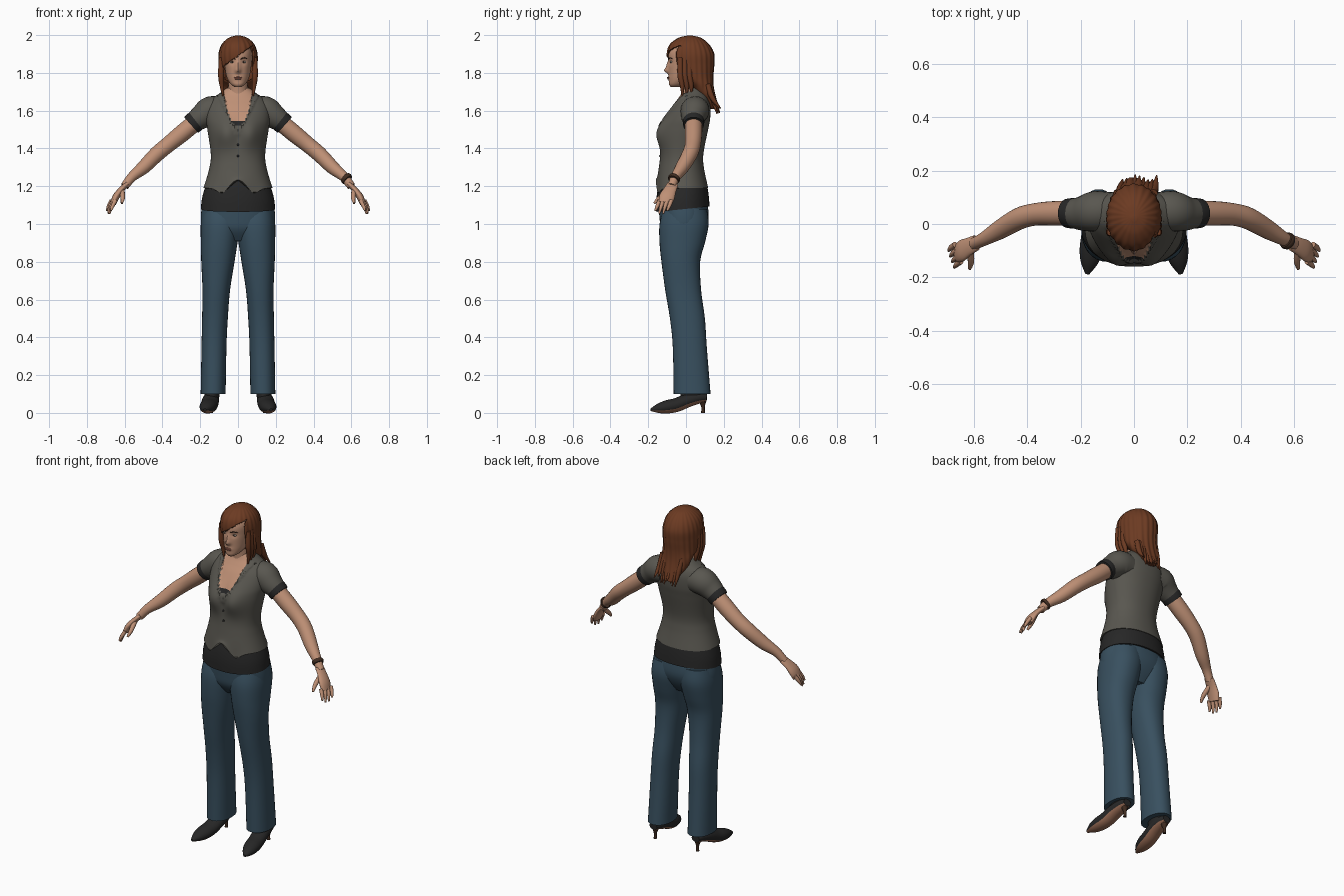
import bpy, math, random
from mathutils import Vector

random.seed(4)
if "Cube" in bpy.data.objects:
    bpy.data.objects.remove(bpy.data.objects["Cube"], do_unlink=True)


def material(name, red, green, blue):
    result = bpy.data.materials.new(name)
    result.use_nodes = True
    result.diffuse_color = (red, green, blue, 1)
    shader = result.node_tree.nodes["Principled BSDF"]
    shader.inputs["Base Color"].default_value = (red, green, blue, 1)
    shader.inputs["Roughness"].default_value = .8
    return result


skin = material("skin", .52, .28, .18)
grey = material("vest grey", .1, .095, .08)
black = material("black cloth", .02, .02, .02)
denim = material("blue denim", .04, .08, .115)
auburn = material("auburn hair", .15, .043, .016)
tan = material("tan sole", .32, .15, .09)
rose = material("lips", .36, .13, .09)
white = material("eye white", .5, .45, .4)
brown = material("dark brown", .05, .025, .015)
parts = []


def bell(distance, width):
    return math.exp(-(distance / width) ** 2)


def smooth_rows(rows, steps):
    """Catmull-Rom interpolation of the cross-sections."""
    result = []
    last = len(rows) - 1
    for i in range(last):
        near = [rows[min(max(i + k, 0), last)] for k in (-1, 0, 1, 2)]
        for step in range(steps):
            t = step / steps
            result.append([b + t / 2 * (c - a + t * (2*a - 5*b + 4*c - d + t * (3*(b - c) + d - a)))
                           for a, b, c, d in zip(*near)])
    return result + [list(rows[-1])]


def level(*rows, lean=lambda z: 0):
    """Horizontal sections given as height, half width, front y and back y."""
    return [(lean(z), (front + back) / 2, z, width, (back - front) / 2)
            for z, width, front, back in rows]


def path(*rows, squash=1):
    """Sections across a path given as x, y, z and radius."""
    return [(x, y, z, radius, radius * squash) for x, y, z, radius in rows]


def finish(obj, mirror):
    if mirror:
        obj.modifiers.new("Mirror", "MIRROR").use_mirror_merge = False
    parts.append(obj)
    return obj


def loft(name, rows, *mats, across=(0, 1, 0), flat=False, segs=24, steps=4, power=1,
         mirror=False, warp=None, paint=None, drop=None):
    """Skin elliptical sections, optionally warped, painted or opened by a rule."""
    rows = smooth_rows(rows, steps)
    centres = [Vector(row[:3]) for row in rows]
    verts, faces = [], []
    for i, row in enumerate(rows):
        ahead, behind = centres[min(i + 1, len(rows) - 1)], centres[max(i - 1, 0)]
        tangent = Vector((0, 0, 1)) if flat else (ahead - behind).normalized()
        side = Vector((1, 0, 0)) if flat else Vector(across)
        side = (side - tangent * side.dot(tangent)).normalized()
        up = tangent.cross(side)
        for k in range(segs):
            c, s = math.cos(math.tau * k / segs), math.sin(math.tau * k / segs)
            point = (centres[i] + side * row[3] * math.copysign(abs(c) ** power, c)
                     + up * row[4] * math.copysign(abs(s) ** power, s))
            verts.append(warp(point) if warp else point)
    for i in range(len(rows) - 1):
        low, high = i * segs, (i + 1) * segs
        for k in range(segs):
            n = (k + 1) % segs
            face = (low + k, low + n, high + n, high + k)
            if not (drop and drop(sum((verts[j] for j in face), Vector()) / 4)):
                faces.append(face)
    faces.append(tuple(reversed(range(segs))))
    faces.append(tuple(range(len(verts) - segs, len(verts))))
    mesh = bpy.data.meshes.new(name)
    mesh.from_pydata(verts, [], faces)
    mesh.update()
    for mat in mats:
        mesh.materials.append(mat)
    if paint:
        for polygon in mesh.polygons:
            polygon.material_index = paint(polygon.center, polygon.normal)
    obj = bpy.data.objects.new(name, mesh)
    bpy.context.collection.objects.link(obj)
    return finish(obj, mirror)


def ball(name, place, size, mat, mirror=False):
    bpy.ops.mesh.primitive_uv_sphere_add(segments=16, ring_count=10)
    obj = bpy.context.object
    obj.name = name
    for vert in obj.data.vertices:
        vert.co = Vector(place) + vert.co * Vector(size)
    obj.data.materials.append(mat)
    return finish(obj, mirror)


# Trousers
loft("trouser_leg", level(
    (.1, .066, -.065, .13), (.35, .066, -.07, .11), (.5, .068, -.085, .1),
    (.65, .073, -.11, .08), (.8, .088, -.13, .075), (.9, .097, -.14, .1),
    (1, .105, -.14, .12), (1.08, .1, -.12, .11), lean=lambda z: .132 - .04 * z * z),
    denim, flat=True, segs=32, power=.9, mirror=True)
loft("trouser_hips", level((.91, .1, -.09, .06), (.97, .185, -.13, .1), (1.03, .197, -.14, .12),
                           (1.1, .19, -.145, .115)), denim, flat=True, segs=48, power=.9)


# Undershirt hem
def shirt_warp(v):
    return v + Vector((0, 0, v.y / 10))


loft("undershirt", level((1.08, .197, -.157, .125), (1.14, .19, -.157, .12), (1.2, .173, -.15, .11),
                         (1.26, .15, -.135, .09)),
     black, flat=True, segs=48, power=.93, warp=shirt_warp)


# Vest with bust, pointed hem, raised lapels and open neckline
def neckline(z):
    return .072 * (max(z - 1.52, 0) / .15) ** .4


def vest_warp(v):
    if v.y < .02:
        v.y -= .036 * bell(v.z - 1.48, .075) * bell(abs(v.x) - .065, .06)
        points = .045 * bell(v.x, .05) - .03 * bell(abs(v.x) - .085, .035)
        v.z += points * bell(v.z - 1.18, .05)
        if neckline(v.z) < abs(v.x) < (v.z - 1.46) / 2:
            v.y -= .007
    return v


def vest_paint(centre, normal):
    if centre.y < .03 and abs(centre.x) < neckline(centre.z):
        return 2 if centre.z < 1.545 else 1
    return 0


loft("vest", level(
    (1.19, .183, -.16, .118), (1.29, .153, -.145, .096), (1.37, .144, -.135, .092),
    (1.5, .162, -.125, .117), (1.56, .17, -.108, .128), (1.62, .165, -.075, .13),
    (1.66, .142, -.045, .122), (1.69, .1, -.025, .108), (1.72, .06, -.015, .09)),
    grey, skin, black, flat=True, segs=128, steps=11, power=.92,
    warp=vest_warp, paint=vest_paint)
for z in (1.42, 1.36):
    ball("vest_button", (0, -.137, z), (.006, .005, .006), black)

# Sleeves and cuffs
loft("sleeve", path((.09, .05, 1.6, .07), (.145, .047, 1.6, .076), (.19, .04, 1.57, .066),
                    (.225, .04, 1.545, .056)), grey, mirror=True)
loft("cuff", path((.21, .04, 1.557, .055), (.23, .04, 1.54, .057), (.248, .04, 1.524, .055)),
     black, mirror=True)

# Arms and hands
loft("arm", path((.2, .04, 1.56, .045), (.29, .04, 1.485, .046), (.37, .036, 1.42, .042),
                 (.43, .02, 1.37, .041), (.5, -.02, 1.3, .036), (.56, -.055, 1.25, .026),
                 (.6, -.075, 1.2, .022)), skin, mirror=True)
loft("palm", path((.59, -.07, 1.21, .03), (.62, -.085, 1.18, .034), (.645, -.1, 1.145, .041),
                  (.66, -.11, 1.11, .036), squash=.45), skin, mirror=True)
for i, tip in enumerate((1.07, 1.055, 1.055, 1.07)):
    x, y = .648 + .007 * i, -.14 + .021 * i
    loft("finger", path((x, y, 1.125, .011), (x + .016, y - .012, 1.095, .01),
                        (x + .025, y - .023, tip, .005)), skin, segs=10, mirror=True)
loft("thumb", path((.615, -.095, 1.18, .014), (.61, -.14, 1.14, .012), (.615, -.168, 1.11, .006)),
     skin, across=(1, 0, 0), segs=10, mirror=True)
loft("bracelet", path((.568, -.059, 1.246, .03), (.574, -.063, 1.24, .033),
                      (.581, -.067, 1.233, .03)), brown)

# Shoes: pointed toe, tan sole, slim heel
loft("shoe", path((.14, .11, .08, .025), (.14, .07, .08, .038), (.145, .01, .066, .045),
                  (.152, -.05, .042, .046), (.16, -.1, .032, .044), (.168, -.145, .024, .032),
                  (.175, -.187, .016, .008), squash=.8),
     black, tan, across=(1, 0, 0), mirror=True, paint=lambda centre, normal: int(normal.z < -.6))
loft("ankle", level((.07, .035, -.03, .1), (.15, .05, -.03, .1), lean=lambda z: .137),
     black, flat=True, mirror=True)
loft("shoe_heel", level((0, .009, .08, .1), (.035, .009, .08, .1), (.07, .024, .06, .11),
                        lean=lambda z: .14), brown, flat=True, segs=12, mirror=True)

# Neck, head and face
loft("neck", level((1.64, .065, -.03, .09), (1.7, .054, -.025, .08), (1.8, .048, -.04, .08)),
     skin, flat=True)


def face_warp(v):
    if v.y < 0:
        nose = bell(v.z - 1.812, .014) + bell(v.z - 1.838, .022) / 2
        v.y -= .022 * nose * bell(v.x, .013)
        v.y += .007 * bell(v.z - 1.858, .014) * bell(abs(v.x) - .03, .018)
        v.y -= .005 * bell(v.z - 1.773, .012) * bell(v.x, .025)
    return v


loft("head", level(
    (1.725, .018, -.08, -.03), (1.74, .038, -.09, 0), (1.77, .057, -.09, .05),
    (1.81, .067, -.092, .09), (1.86, .073, -.093, .11), (1.91, .073, -.09, .11),
    (1.95, .055, -.065, .09), (1.975, .025, -.02, .05)),
    skin, flat=True, segs=64, steps=6, power=.92, warp=face_warp)
ball("eye", (.031, -.078, 1.858), (.012, .006, .006), white, mirror=True)
ball("iris", (.031, -.082, 1.858), (.005, .003, .005), brown, mirror=True)
loft("eyebrow", path((.014, -.092, 1.874, .003), (.032, -.087, 1.88, .003),
                     (.049, -.073, 1.875, .002)), brown, segs=8, mirror=True)
for z in (1.776, 1.769):
    ball("lip", (0, -.094, z), (.021, .006, .004), rose)


# Hair: shell with a slanted fringe, side locks and ragged ends
def hair_warp(v):
    angle = math.atan2(v.y - .03, v.x)
    ripple = 1 + .018 * math.sin(22 * angle + 9 * v.z)
    return Vector((v.x * ripple, .03 + (v.y - .03) * ripple, v.z))


def face_opening(centre):
    return centre.y < 0 and abs(centre.x) < .08 and centre.z < 1.89 + .7 * centre.x


hair = loft("hair", level(
    (1.61, .03, .13, .175), (1.68, .075, .06, .155), (1.73, .09, .02, .145),
    (1.78, .098, -.05, .143), (1.84, .102, -.09, .148), (1.9, .102, -.1, .148),
    (1.95, .086, -.085, .122), (1.985, .05, -.04, .08), (1.998, .01, .01, .03)),
    auburn, flat=True, segs=112, steps=9, warp=hair_warp, drop=face_opening)
hair.modifiers.new("Solidify", "SOLIDIFY").thickness = .008
for i in range(3):
    y = -.03 + .024 * i
    loft("side_lock", path((.088, y, 1.88, .014), (.09, y, 1.79, .016), (.085, y + .01, 1.73, .012),
                           (.078, y + .01, 1.67 + .008 * i, .003)), auburn, segs=10, mirror=True)
for i in range(9):
    x = -.055 + .016 * i
    back, low = random.uniform(.16, .185), random.uniform(1.58, 1.62)
    loft("tail_lock", path((x, .115, 1.74, .015), (x + .006, .138, 1.67, .014),
                           (x + .012, back, low, .003)), auburn, segs=10)

# Smooth shading with crisp hems
bpy.ops.object.select_all(action="DESELECT")
for obj in parts:
    obj.select_set(True)
bpy.context.view_layer.objects.active = parts[0]
bpy.ops.object.shade_smooth_by_angle(angle=math.radians(40))
